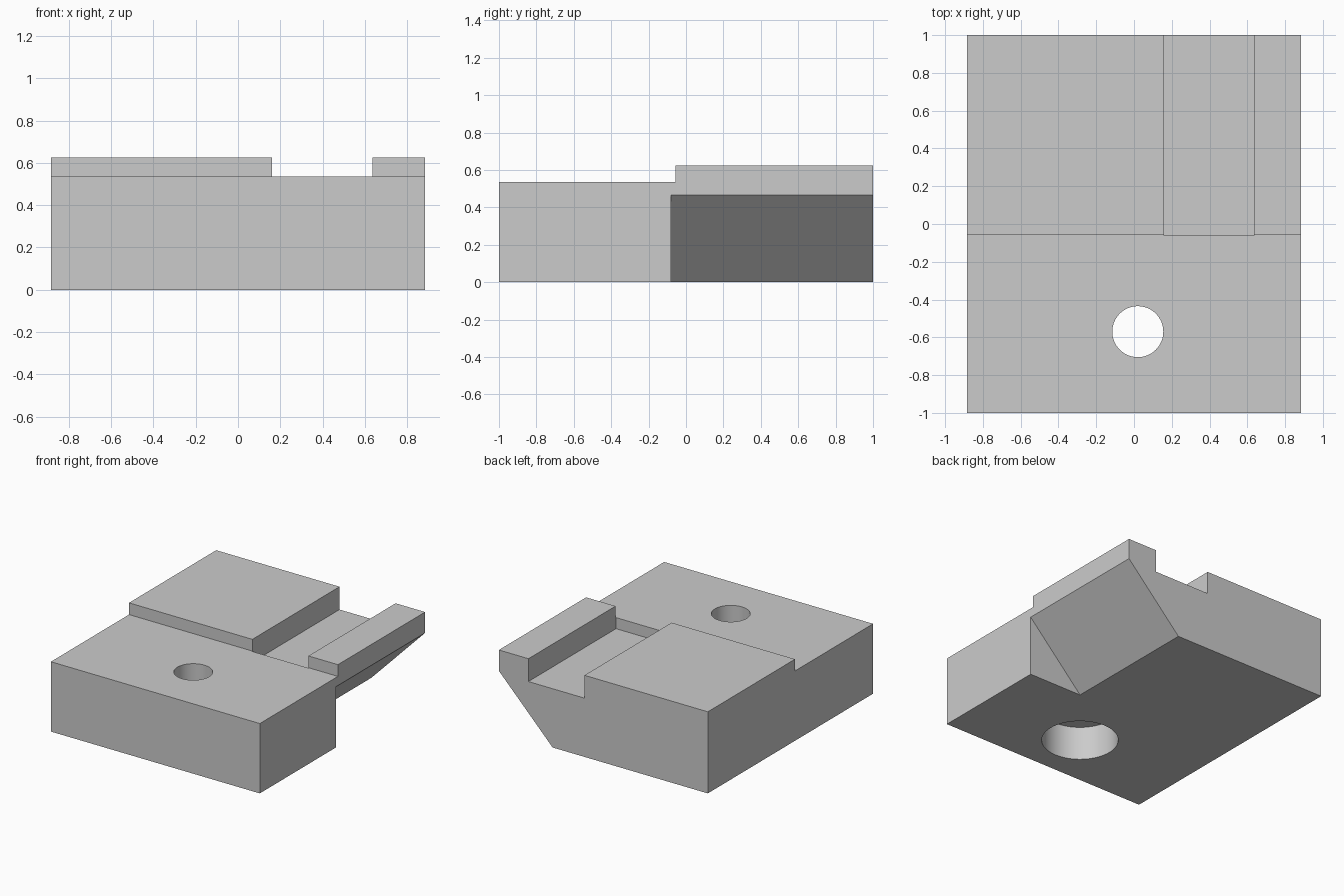
import bpy
import bmesh
from math import radians

if "Cube" in bpy.data.objects:
    bpy.data.objects.remove(bpy.data.objects["Cube"], do_unlink=True)

W, D, H = 0.885, 1.0, 0.625      # half width, half depth, full height
DECK_Z, DECK_Y = 0.535, -0.055   # lowered front deck
OVER = 0.1                       # how far cutters overshoot the block

grey = bpy.data.materials.new("light grey")
grey.use_nodes = True
colour = (0.6, 0.6, 0.6, 1)
grey.diffuse_color = colour
grey.node_tree.nodes["Principled BSDF"].inputs["Base Color"].default_value = colour


def prism(name, profile, y0, y1):
    """Extrude an (x, z) outline from y0 to y1."""
    bm = bmesh.new()
    face = bm.faces.new([bm.verts.new((x, y0, z)) for x, z in profile])
    side = bmesh.ops.extrude_face_region(bm, geom=[face])["geom"]
    verts = [v for v in side if isinstance(v, bmesh.types.BMVert)]
    bmesh.ops.translate(bm, verts=verts, vec=(0, y1 - y0, 0))
    bmesh.ops.recalc_face_normals(bm, faces=bm.faces)
    mesh = bpy.data.meshes.new(name)
    bm.to_mesh(mesh)
    bm.free()
    mesh.materials.append(grey)
    obj = bpy.data.objects.new(name, mesh)
    bpy.context.collection.objects.link(obj)
    return obj


def box(name, x0, x1, y0, y1, z0, z1):
    return prism(name, [(x0, z0), (x1, z0), (x1, z1), (x0, z1)], y0, y1)


def cylinder(name, radius, z0, z1):
    bpy.ops.mesh.primitive_cylinder_add(
        vertices=64, radius=radius, depth=z1 - z0,
        location=(0.02, -0.57, (z0 + z1) / 2))
    obj = bpy.context.object
    obj.name = name
    obj.data.materials.append(grey)
    return obj


# Solid block
block = box("block", -W, W, -D, D, 0, H)

# Front deck, rear channel, sloped undercut, and stepped bolt hole
slope = (W - 0.43) / 0.465
cutters = [
    box("deck_cutter", -W - OVER, W + OVER, -D - OVER, DECK_Y, DECK_Z, H + OVER),
    box("channel_cutter", 0.16, 0.635, -0.06, D + OVER, 0.45, H + OVER),
    prism("undercut_cutter",
          [(0.43 - slope * OVER, -OVER), (W + OVER, -OVER),
           (W + OVER, 0.465 + OVER / slope)], -0.08, D + OVER),
    cylinder("bolt_hole_cutter", 0.135, -OVER, H + OVER),
    cylinder("counterbore_cutter", 0.27, -OVER, 0.26),
]

bpy.ops.object.select_all(action="DESELECT")
bpy.context.view_layer.objects.active = block
block.select_set(True)
for cutter in cutters:
    cutter.hide_render = True
    cut = block.modifiers.new(cutter.name, "BOOLEAN")
    cut.operation = "DIFFERENCE"
    cut.solver = "EXACT"
    cut.object = cutter
    bpy.ops.object.modifier_apply(modifier=cut.name)
    bpy.data.objects.remove(cutter, do_unlink=True)

# Round hole walls, crisp block edges
bpy.ops.object.shade_smooth_by_angle(angle=radians(30))
